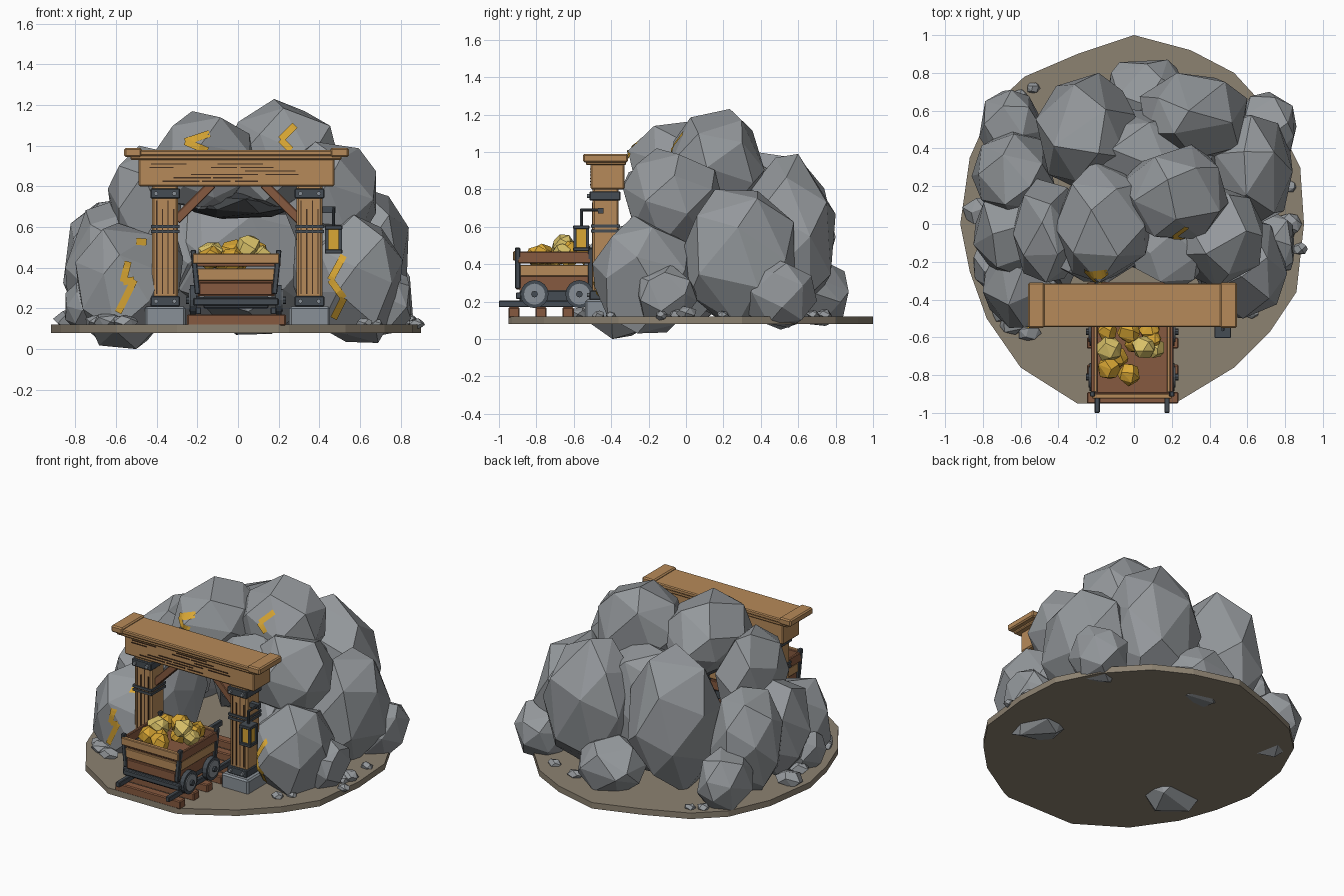
import bpy, bmesh, math, random
from mathutils import Vector, Matrix
from mathutils.bvhtree import BVHTree

if "Cube" in bpy.data.objects:
    bpy.data.objects.remove(bpy.data.objects["Cube"])

random.seed(11)

def material(name, *rgb):
    m = bpy.data.materials.new(name)
    m.diffuse_color = (*rgb, 1)
    m.use_nodes = True
    m.node_tree.nodes["Principled BSDF"].inputs["Base Color"].default_value = m.diffuse_color
    return m

STONE = material("grey stone", .30, .318, .335)
EARTH = material("earth", .265, .223, .165)
WOOD = material("light wood", .47, .255, .10)
RED = material("red brown wood", .24, .10, .05)
DARK = material("dark groove", .06, .03, .015)
METAL = material("dark metal", .06, .073, .087)
STEEL = material("worn steel", .25, .28, .31)
GOLD = material("gold", .70, .39, .035)
PALE = material("pale gold", .70, .54, .14)
CAVE = material("cave shadow", .055, .06, .065)

def finish(name, bm, mat):
    me = bpy.data.meshes.new(name)
    bmesh.ops.recalc_face_normals(bm, faces=bm.faces)
    bm.to_mesh(me)
    bm.free()
    me.materials.append(mat)
    ob = bpy.data.objects.new(name, me)
    bpy.context.collection.objects.link(ob)
    return ob

def box(name, x0, x1, y0, y1, z0, z1, mat, bevel=0.0, rot=None):
    bm = bmesh.new()
    bmesh.ops.create_cube(bm, size=1)
    bmesh.ops.scale(bm, vec=(x1 - x0, y1 - y0, z1 - z0), verts=bm.verts)
    if bevel:
        bmesh.ops.bevel(bm, geom=bm.edges[:], offset=bevel, segments=1, affect='EDGES')
    if rot:
        bmesh.ops.rotate(bm, matrix=rot, verts=bm.verts)
    bmesh.ops.translate(bm, vec=((x0 + x1) / 2, (y0 + y1) / 2, (z0 + z1) / 2), verts=bm.verts)
    return finish(name, bm, mat)

def cyl(name, centre, r, depth, axis, mat, n=12):
    bm = bmesh.new()
    bmesh.ops.create_cone(bm, cap_ends=True, segments=n, radius1=r, radius2=r, depth=depth)
    q = Vector((0, 0, 1)).rotation_difference(Vector(axis)).to_matrix().to_4x4()
    bm.transform(Matrix.Translation(centre) @ q)
    return finish(name, bm, mat)

def rock(name, x0, x1, y0, y1, z0, z1, mat=STONE, n=21):
    """Faceted boulder: hull of jittered sphere points stretched to a box."""
    turn, bm = random.random() * 6.28, bmesh.new()
    pts = []
    for i in range(n):
        h = 1 - 2 * (i + .5) / n
        a = i * 2.39996 + turn
        r = math.sqrt(1 - h * h)
        p = Vector((r * math.cos(a), r * math.sin(a), h))
        p += Vector([random.uniform(-.15, .15) for _ in range(3)])
        pts.append(p.normalized() * random.uniform(.97, 1.05))
    lo = [min(p[k] for p in pts) for k in range(3)]
    hi = [max(p[k] for p in pts) for k in range(3)]
    a, b = (x0, y0, z0), (x1, y1, z1)
    for p in pts:
        bm.verts.new([a[k] + (p[k] - lo[k]) / (hi[k] - lo[k]) * (b[k] - a[k]) for k in range(3)])
    out = bmesh.ops.convex_hull(bm, input=bm.verts)
    bmesh.ops.delete(bm, geom=[v for v in out["geom_interior"] if isinstance(v, bmesh.types.BMVert)], context='VERTS')
    bmesh.ops.dissolve_limit(bm, angle_limit=.2, verts=bm.verts, edges=bm.edges)
    return finish(name, bm, mat)

# Ground slab
outline = [(0, 1), (.3, .92), (.53, .8), (.75, .56), (.88, .3), (.9, 0), (.86, -.36), (.72, -.57),
           (.53, -.76), (.25, -.93), (.2, -.95), (-.3, -.95), (-.6, -.76), (-.78, -.5), (-.87, -.25),
           (-.92, 0), (-.87, .35), (-.75, .62), (-.58, .78), (-.3, .9)]
bm = bmesh.new()
face = bm.faces.new([bm.verts.new((x, y, .08)) for x, y in outline])
up = bmesh.ops.extrude_face_region(bm, geom=[face])["geom"]
bmesh.ops.translate(bm, vec=(0, 0, .04), verts=[v for v in up if isinstance(v, bmesh.types.BMVert)])
if not any(f.normal.z < -.5 or all(v.co.z < .1 for v in f.verts) for f in bm.faces):
    bm.faces.new([v for v in bm.verts if v.co.z < .1])
finish("ground_slab", bm, EARTH)

# Boulders of the hill
boulders = [
    ("front_top", -.42, .10, -.31, .33, .68, 1.17), ("peak", -.07, .50, -.08, .42, .66, 1.23),
    ("back_left", -.52, .05, .16, .80, .09, 1.0), ("back_right", .03, .60, .32, .80, .09, .99),
    ("right_side", .38, .84, -.04, .58, .08, .80), ("right_upper", .20, .68, -.34, .21, .47, 1.02),
    ("front_right", .33, .81, -.50, .05, .03, .66), ("front_left", -.80, -.34, -.55, -.10, 0, .62),
    ("left_back", -.86, -.42, -.02, .50, .08, .74), ("left_mid", -.85, -.38, -.28, .22, .08, .74),
    ("left_upper", -.64, -.28, -.31, .24, .46, 1.0), ("left_rear_low", -.82, -.48, .32, .71, .05, .45),
    ("rear_low", -.14, .30, .50, .87, .07, .42), ("right_rear_low", .53, .86, .30, .70, .06, .44),
    ("right_low", .60, .85, -.27, .06, .08, .40), ("left_low", -.85, -.62, -.36, -.08, .08, .34),
    ("inner_left", -.52, -.27, -.36, .20, .09, .72), ("inner_right", .27, .52, -.36, .20, .09, .72),
    ("core", -.42, .45, .10, .62, .09, .93), ("portal_roof", -.02, .44, -.34, .10, .70, .95),
    ("portal_roof_left", -.42, .02, -.31, .0, .70, .93)]
rocks = [rock("boulder_" + b[0], *b[1:]) for b in boulders]
rock("cave_roof", -.27, .27, -.24, .25, .64, .80, CAVE)

# Pebbles around the edge
for x, y, s in [(-.82, .07, .09), (-.76, -.1, .08), (-.55, -.57, .06), (-.64, -.53, .07), (-.69, -.47, .06),
                (.88, -.13, .04), (.82, 0, .07), (.8, -.05, .05), (.62, -.47, .04), (.3, .74, .05),
                (.5, .68, .045), (-.6, .68, .04), (-.53, .72, .035), (.82, .2, .04), (.68, -.4, .035)]:
    rock("pebble", x - s, x + s, y - s * .8, y + s * .8, .1, .12 + s * .8, n=14)

# Gold veins laid on the boulder fronts
trees = []
for r in rocks:
    trees.append(BVHTree.FromPolygons([v.co for v in r.data.vertices], [p.vertices[:] for p in r.data.polygons]))

def on_rock(x, z):
    hits = [t.ray_cast(Vector((x, -3, z)), Vector((0, 1, 0)))[0] for t in trees]
    hits = [h.y for h in hits if h]
    return Vector((x, min(hits) - .009, z)) if hits else None

for path in [[(-.54, .43), (-.565, .33), (-.51, .34), (-.59, .18)], [(.52, .46), (.455, .34), (.52, .25), (.47, .15)],
             [(-.14, 1.06), (-.26, 1.02), (-.15, .975)], [(.28, 1.10), (.21, 1.03), (.26, .98)], [(-.5, .53), (-.45, .525)]]:
    bm = bmesh.new()
    for a, b in zip(path, path[1:]):
        a, b = Vector(a), Vector(b)
        side = Vector((a.y - b.y, b.x - a.x)).normalized() * .017
        last = None
        for i in range(9):
            c = a.lerp(b, i / 8)
            row = [on_rock(*(c + side)), on_rock(*(c - side))]
            ok = all(row) and abs(row[0].y - row[1].y) < .06
            if ok and last and abs(last[0].y - row[0].y) < .06:
                bm.faces.new([bm.verts.new(p) for p in (last[0], last[1], row[1], row[0])])
            last = row if ok else None
    finish("gold_vein", bm, GOLD)

# Timber portal: lintel, cap with raised ends, and wood grain
box("lintel", -.49, .475, -.51, -.33, .80, .94, WOOD, .008)
box("cap_lower", -.53, .51, -.535, -.32, .93, .955, WOOD, .006)
box("cap_upper", -.53, .51, -.545, -.315, .95, .978, WOOD, .006)
for x0, x1 in ((-.56, -.475), (.455, .545)):
    box("cap_end", x0, x1, -.55, -.31, .945, .99, WOOD, .008)
for i in range(18):
    x, w, z = random.uniform(-.45, .25), random.uniform(.08, .2), .822 + (i % 6) * .017
    box("lintel_grain", x, x + w, -.514, -.505, z, z + .006, DARK)

# Portal posts with footings, straps, bolts and braces
for s in (-1, 1):
    cx = s * .355 - .003
    box("post", cx - .064, cx + .064, -.50, -.36, .2, .81, WOOD, .01)
    box("footing", cx - .1, cx + .1, -.54, -.32, .11, .21, STEEL, .01)
    for i in range(4):
        x = cx - .045 + i * .028
        box("post_grain", x, x + .006, -.503, -.497, .27, .73 - .04 * (i % 2), DARK)
    for z in (.21, .74):
        box("post_bracket", cx - .073, cx + .073, -.515, -.35, z, z + .05, METAL, .005)
        for dx in (-.045, .045):
            cyl("bolt", (cx + dx, -.52, z + .025), .011, .02, (0, 1, 0), STEEL, 8)
    for z in (.57, .595):
        box("post_band", cx - .07, cx + .07, -.508, -.352, z, z + .016, METAL)
    box("brace", s * .215 - .125, s * .215 + .125, -.46, -.40, .70, .745, RED, .004,
        Matrix.Rotation(s * math.radians(45), 3, 'Y'))

# Lantern on a hooked arm
cyl("lantern_arm", (.47, -.51, .69), .008, .11, (0, 1, 0), METAL, 8)
cyl("lantern_hook", (.47, -.56, .65), .008, .09, (0, 0, 1), METAL, 8)
box("lantern_mount", .41, .48, -.47, -.44, .67, .70, METAL)
box("lantern_glass", .44, .50, -.59, -.53, .48, .59, GOLD)
for z in (.47, .588):
    box("lantern_plate", .427, .513, -.603, -.517, z, z + .02, METAL, .003)
for x in (.437, .503):
    for y in (-.593, -.527):
        box("lantern_bar", x - .008, x + .008, y - .008, y + .008, .48, .6, METAL)

# Track
for x in (-.195, .175):
    box("rail", x - .014, x + .014, -1, .1, .17, .205, METAL, .004)
for i in range(7):
    y = -.92 + i * .145
    box("sleeper", -.25, .235, y - .03, y + .03, .115, .17, RED, .006)

# Cart chassis and wheels
CX, Y0, Y1 = -.01, -.91, -.50
box("cart_chassis", CX - .16, CX + .16, Y0 + .02, Y1 - .02, .20, .26, METAL, .006)
box("cart_bumper", CX - .21, CX + .21, Y0, Y0 + .03, .215, .25, METAL, .005)
for y in (-.81, -.57):
    cyl("axle", (CX, y, .24), .016, .46, (1, 0, 0), METAL, 8)
    for s in (-1, 1):
        cyl("wheel", (CX + s * .21, y, .24), .075, .03, (1, 0, 0), METAL, 16)
        cyl("wheel_disc", (CX + s * .226, y, .24), .056, .01, (1, 0, 0), STEEL, 16)
        cyl("wheel_hub", (CX + s * .235, y, .24), .018, .02, (1, 0, 0), METAL, 8)

# Cart bin: three slat rows that widen upward
for i, mat in enumerate((RED, WOOD, RED)):
    z, h, t = .265 + i * .07, .18 + i * .014, .02
    for y in (Y0, Y1 - t):
        box("bin_end_slat", CX - h, CX + h, y, y + t, z, z + .062, mat, .004)
    for s in (-1, 1):
        x = CX + s * h
        box("bin_side_slat", x - t / 2, x + t / 2, Y0 + .01, Y1 - .01, z, z + .062, mat, .004)
box("bin_floor", CX - .19, CX + .19, Y0 + .02, Y1 - .02, .26, .38, RED)
for y in (Y0 - .014, Y1 - .012):
    box("bin_rim", CX - .212, CX + .212, y, y + .026, .42, .47, WOOD, .004)
for s in (-1, 1):
    for y in (Y0 + .01, Y1 - .01):
        box("bin_corner", CX + s * .2 - .013, CX + s * .2 + .013, y - .014, y + .014, .27, .488, METAL, .004,
            Matrix.Rotation(s * .1, 3, 'Y'))

# Gold load
for x, y, z, r, mat in [(-.13, -.66, .46, .065, PALE), (-.13, -.76, .45, .06, GOLD), (-.03, -.80, .44, .06, GOLD),
                        (.05, -.65, .50, .06, PALE), (.11, -.66, .46, .05, PALE), (-.03, -.57, .48, .06, GOLD),
                        (.0, -.63, .43, .05, GOLD), (-.08, -.71, .43, .05, GOLD), (.08, -.56, .46, .055, GOLD),
                        (-.14, -.57, .46, .05, GOLD), (.1, -.61, .48, .045, GOLD)]:
    rock("gold_nugget", x - r, x + r, y - r, y + r, z - r, z + r, mat, 16)
